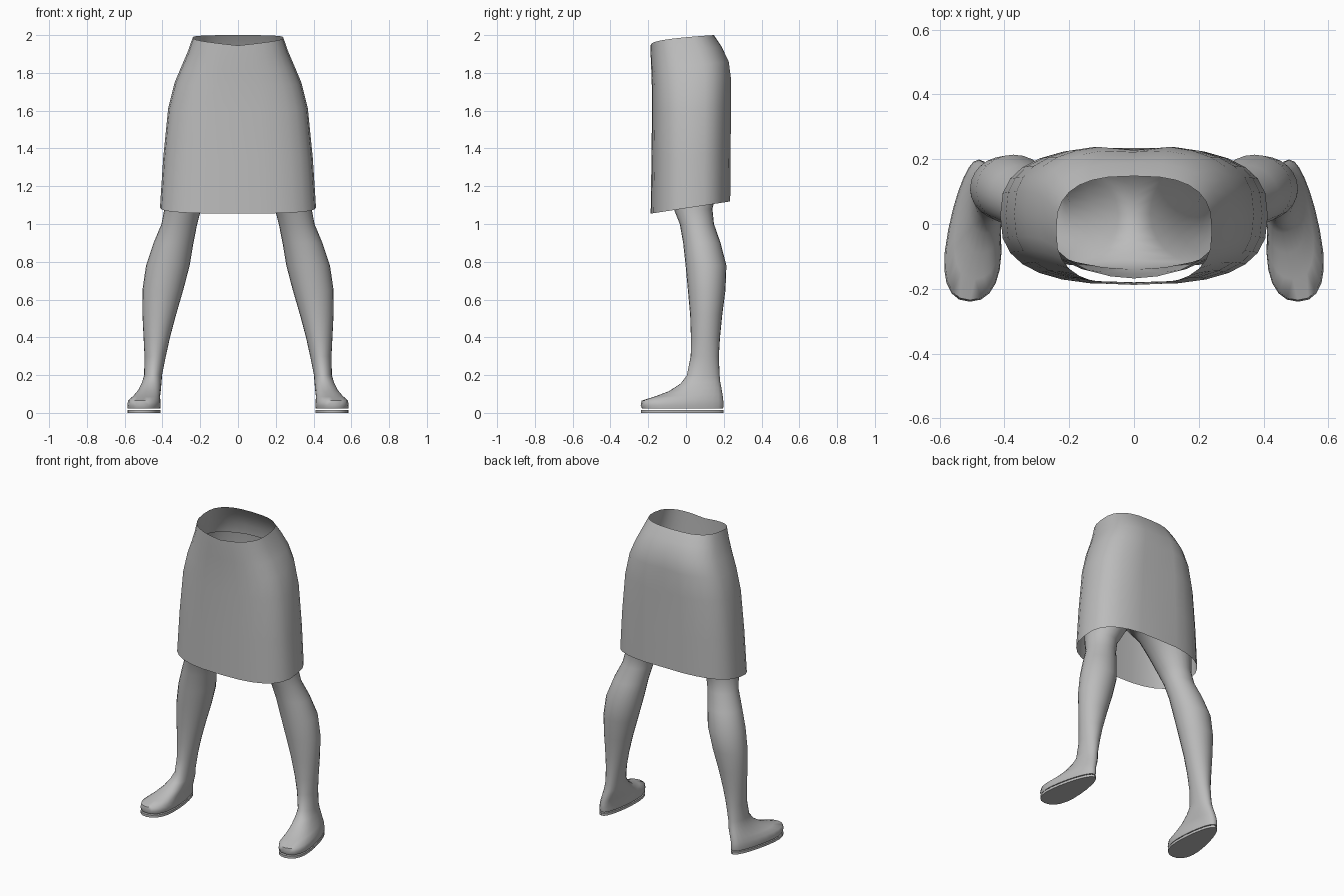
import bpy, bmesh, math

if "Cube" in bpy.data.objects:
    bpy.data.objects.remove(bpy.data.objects["Cube"], do_unlink=True)


def material(name, rgb):
    mat = bpy.data.materials.new(name)
    mat.use_nodes = True
    mat.diffuse_color = (*rgb, 1)
    mat.node_tree.nodes["Principled BSDF"].inputs["Base Color"].default_value = (*rgb, 1)
    return mat


GREY = material("plain grey", (0.5, 0.5, 0.5))


def ring(n, x0, x1, y0, y1, power=2.0, taper=0.0):
    """Rounded outline from the front centre round by +x; taper narrows the back."""
    cx, cy, rx, ry = (x0 + x1) / 2, (y0 + y1) / 2, (x1 - x0) / 2, (y1 - y0) / 2
    points = []
    for i in range(n):
        a = 2 * math.pi * i / n - math.pi / 2
        c, s = math.cos(a), math.sin(a)
        c = math.copysign(abs(c) ** (2 / power), c) if abs(c) > 1e-6 else 0.0
        s = math.copysign(abs(s) ** (2 / power), s) if abs(s) > 1e-6 else 0.0
        points.append((cx + rx * c * (1 - taper * s) - taper * 0.04 * s, cy + ry * s))
    return points


def bridge(bm, low, high, closed=True):
    count = len(high)
    for i in range(count if closed else count - 1):
        j = (i + 1) % count
        bm.faces.new((low[i], low[j], high[j], high[i]))


def finish(bm, name, mirror=False, angle=60):
    bmesh.ops.recalc_face_normals(bm, faces=bm.faces)
    mesh = bpy.data.meshes.new(name)
    bm.to_mesh(mesh)
    bm.free()
    mesh.materials.append(GREY)
    obj = bpy.data.objects.new(name, mesh)
    bpy.context.collection.objects.link(obj)
    bpy.ops.object.select_all(action="DESELECT")
    obj.select_set(True)
    bpy.context.view_layer.objects.active = obj
    bpy.ops.object.shade_smooth_by_angle(angle=math.radians(angle))
    if mirror:
        obj.modifiers.new("Mirror", "MIRROR").merge_threshold = 0.001
    return obj


# Skirt: front height, back height, half width, front y, back y, seat crease
SKIRT = [
    (1.055, 1.12, 0.413, -0.187, 0.238, 0.004),
    (1.33, 1.37, 0.396, -0.183, 0.24, 0.01),
    (1.60, 1.62, 0.37, -0.18, 0.242, 0.016),
    (1.73, 1.77, 0.335, -0.181, 0.242, 0.014),
    (1.82, 1.86, 0.297, -0.184, 0.23, 0.008),
    (1.89, 1.94, 0.265, -0.187, 0.19, 0.002),
    (1.945, 2.0, 0.24, -0.188, 0.148, 0.0),
]
bm = bmesh.new()
last = None
for level, (zf, zb, w, yf, yb, crease) in enumerate(SKIRT):
    verts = []
    for x, y in ring(28, -w, w, yf, yb, 2.7):
        f = max(0.0, (y - yf) / (yb - yf))
        f = min(1.0, f ** (0.4 if level == len(SKIRT) - 1 else 1))
        if f > 0.9 and abs(x) < 0.02:
            y -= crease
        verts.append(bm.verts.new((x, y, zf + (zb - zf) * f)))
    if last:
        bridge(bm, last, verts)
    last = verts
finish(bm, "skirt")

# Leg: height, inner x, outer x, front y, back y
LEG = [
    (0.20, 0.402, 0.497, 0.005, 0.178),
    (0.30, 0.382, 0.495, 0.025, 0.174),
    (0.40, 0.36, 0.50, 0.026, 0.18),
    (0.52, 0.328, 0.506, 0.022, 0.192),
    (0.65, 0.29, 0.506, 0.01, 0.209),
    (0.78, 0.256, 0.487, -0.002, 0.214),
    (0.90, 0.236, 0.447, -0.015, 0.183),
    (1.00, 0.216, 0.405, -0.033, 0.148),
    (1.08, 0.195, 0.39, -0.065, 0.14),
    (1.20, 0.125, 0.382, -0.10, 0.17),
    (1.30, 0.05, 0.375, -0.125, 0.19),
]
# Foot: front height, back height, inner x, outer x, front y, back y
FOOT = [
    (0.022, 0.022, 0.413, 0.572, -0.232, 0.196),
    (0.04, 0.04, 0.411, 0.574, -0.24, 0.199),
    (0.065, 0.07, 0.413, 0.57, -0.235, 0.197),
    (0.085, 0.10, 0.412, 0.548, -0.17, 0.193),
    (0.115, 0.135, 0.408, 0.525, -0.09, 0.187),
    (0.155, 0.165, 0.405, 0.508, -0.028, 0.181),
]
# Hips: height, half width, front y, back y
HIPS = [(1.40, 0.362, -0.14, 0.20), (1.55, 0.35, -0.155, 0.212),
        (1.70, 0.32, -0.165, 0.215), (1.82, 0.28, -0.168, 0.20)]
N = 24
HALF = N // 2
bm = bmesh.new()
rings = []
for zf, zb, x0, x1, y0, y1 in FOOT:
    taper = 0.35 * min(1, (y1 - y0) / 0.43) ** 2
    pts = ring(N, x0, x1, y0, y1, 2.3, taper)
    rings.append([bm.verts.new((x, y, zf + (zb - zf) * (y - y0) / (y1 - y0))) for x, y in pts])
for z, x0, x1, y0, y1 in LEG:
    rings.append([bm.verts.new((x, y, z)) for x, y in ring(N, x0, x1, y0, y1)])
# The lowest hip ring closes under the crotch along the centre plane
hip_rings = []
for z, w, yf, yb in HIPS:
    pts = ring(N, -w, w, yf, yb)[:HALF + 1]
    hip_rings.append([bm.verts.new((max(x, 0), y, z)) for x, y in pts])
z, w, yf, yb = HIPS[0]
saddle = []
for i in range(1, HALF):
    t = i / HALF
    saddle.append(bm.verts.new((0, yb + (yf - yb) * t, z - 0.07 * math.sin(math.pi * t))))
rings.append(hip_rings[0] + saddle)
bm.faces.new(rings[0])
for low, high in zip(rings, rings[1:]):
    bridge(bm, low, high)
for low, high in zip(hip_rings, hip_rings[1:]):
    bridge(bm, low, high, closed=False)
finish(bm, "legs_and_hips", mirror=True)

# Thin shoe soles
bm = bmesh.new()
outline = ring(N, 0.411, 0.574, -0.238, 0.199, 2.3, 0.35)
low, high = [[bm.verts.new((x, y, z)) for x, y in outline] for z in (0, 0.016)]
bridge(bm, low, high)
bm.faces.new(low)
bm.faces.new(high)
finish(bm, "shoe_soles", mirror=True, angle=35)
